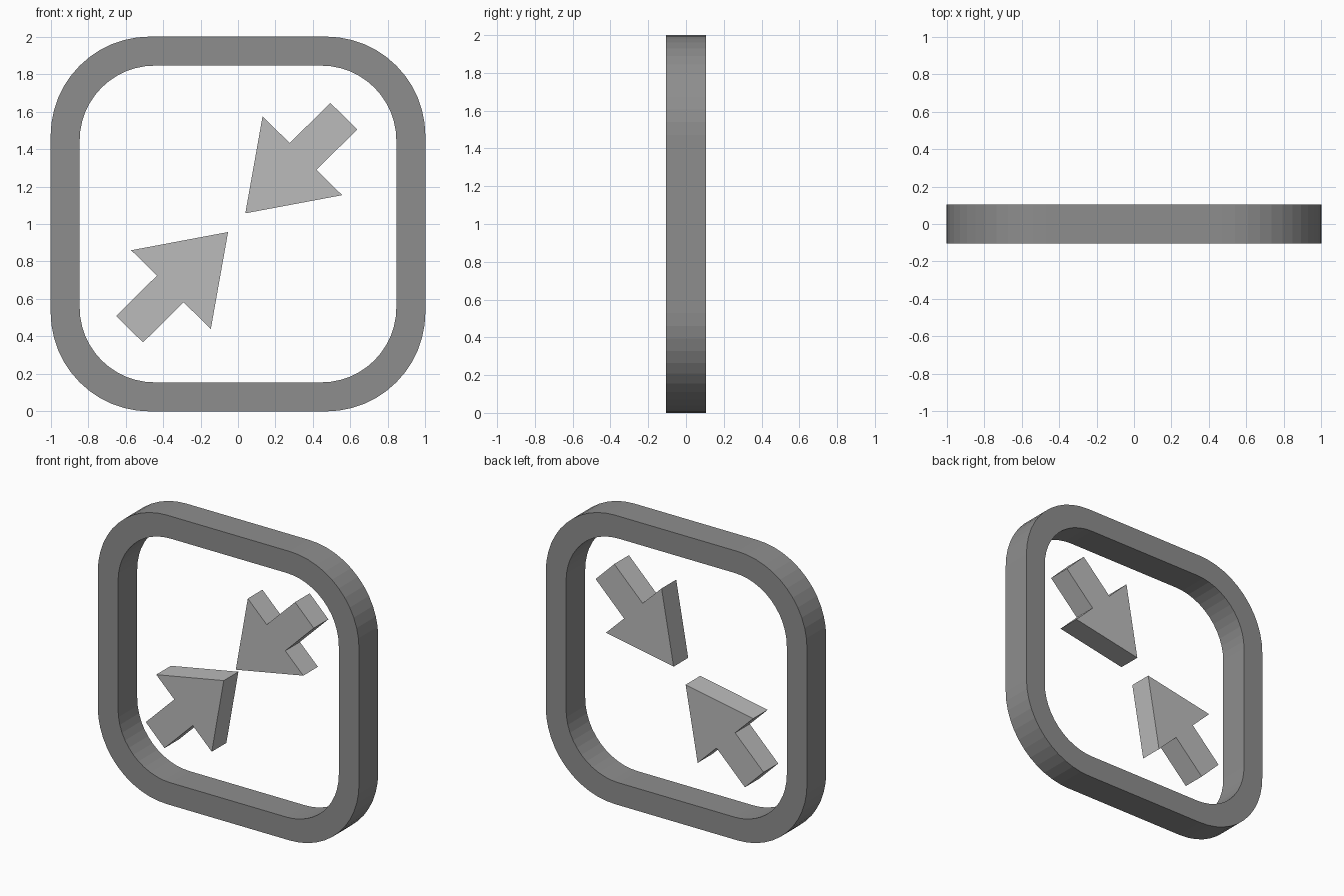
import bpy, bmesh, math

if "Cube" in bpy.data.objects:
    bpy.data.objects.remove(bpy.data.objects["Cube"])


def grey(name, v):
    m = bpy.data.materials.new(name)
    m.diffuse_color = (v, v, v, 1)
    m.use_nodes = True
    m.node_tree.nodes["Principled BSDF"].inputs["Base Color"].default_value = m.diffuse_color
    return m


def finish(name, bm, mat):
    bmesh.ops.recalc_face_normals(bm, faces=bm.faces)
    me = bpy.data.meshes.new(name)
    bm.to_mesh(me)
    bm.free()
    me.materials.append(mat)
    ob = bpy.data.objects.new(name, me)
    bpy.context.collection.objects.link(ob)
    return ob


def rounded_square(half, r, seg=12):
    pts = []
    for k, (sx, sz) in enumerate([(1, 1), (-1, 1), (-1, -1), (1, -1)]):
        for i in range(seg + 1):
            a = math.pi / 2 * (k + i / seg)
            pts.append((sx * (half - r) + r * math.cos(a),
                        1 + sz * (half - r) + r * math.sin(a)))
    return pts


# Rounded square frame: outer and inner outlines, front and back
D = 0.105
bm = bmesh.new()
outer, inner = rounded_square(1.0, 0.53), rounded_square(0.845, 0.40)
loops = [[bm.verts.new((x, y, z)) for x, z in pts]
         for pts, y in ((outer, -D), (outer, D), (inner, D), (inner, -D))]
n = len(outer)
for k in range(4):
    a, b = loops[k], loops[(k + 1) % 4]
    for i in range(n):
        j = (i + 1) % n
        bm.faces.new((a[i], a[j], b[j], b[i]))
finish("frame", bm, grey("dark_grey", 0.27))

# Two arrows pointing at each other, the second is the first turned half round
ARROW = [(-0.053, 0.957), (-0.57, 0.86), (-0.432, 0.725), (-0.65, 0.51),
         (-0.507, 0.368), (-0.29, 0.582), (-0.145, 0.44)]
CX, CZ, T = -0.007, 1.007, 0.08
light = grey("light_grey", 0.5)


def arrow(name, s):
    bm = bmesh.new()
    face = bm.faces.new([bm.verts.new((CX + s * (x - CX), -T, CZ + s * (z - CZ)))
                         for x, z in ARROW])
    ext = bmesh.ops.extrude_face_region(bm, geom=[face], use_keep_orig=True)
    bmesh.ops.translate(bm, vec=(0, 2 * T, 0),
                        verts=[v for v in ext["geom"] if isinstance(v, bmesh.types.BMVert)])
    finish(name, bm, light)


arrow("lower_arrow", 1)
arrow("upper_arrow", -1)
